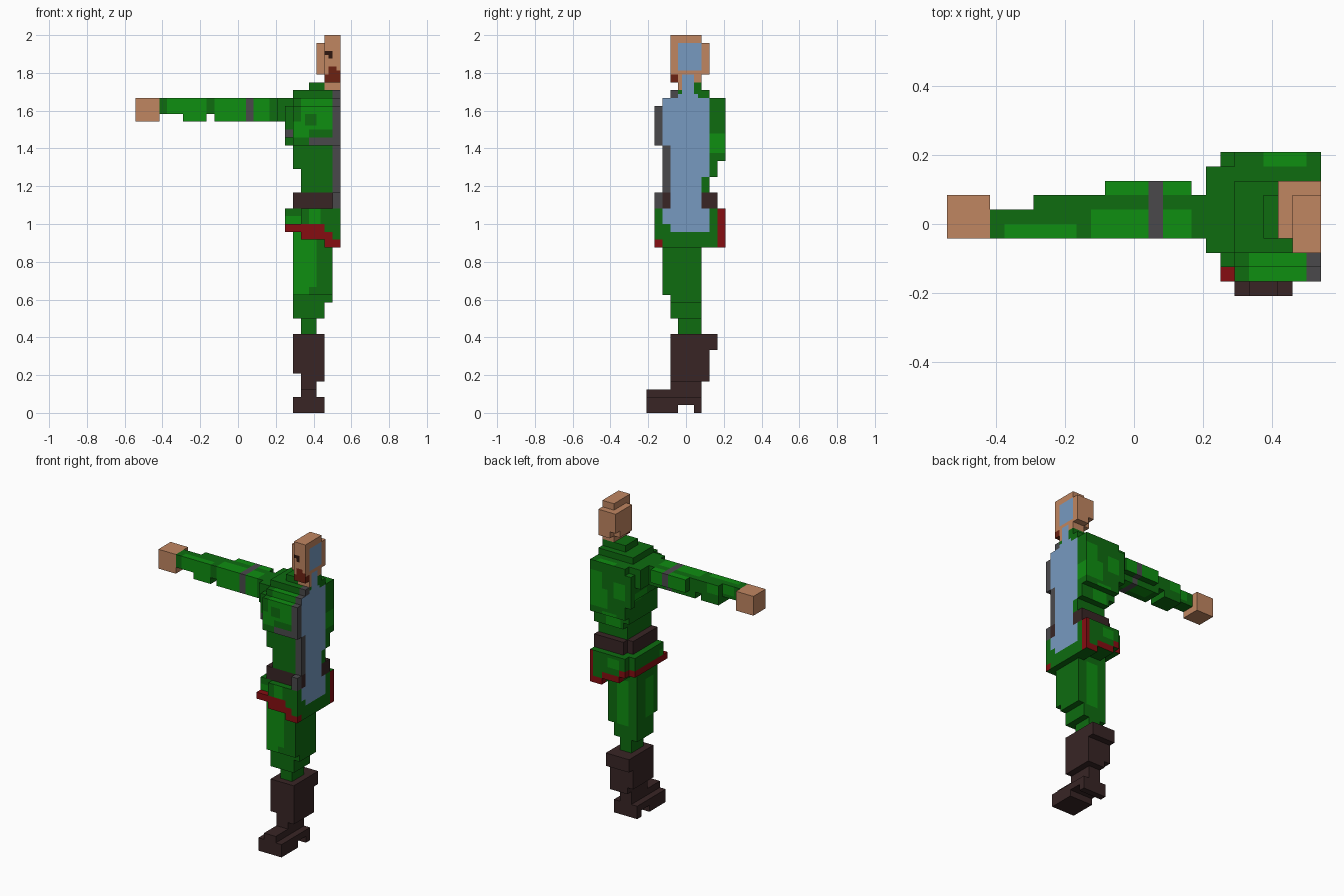
import bpy

cube = bpy.data.objects.get("Cube")
if cube:
    bpy.data.objects.remove(cube, do_unlink=True)

U = 1 / 24          # one block
H = U / 2           # half block, the finest painted detail


def srgb(*rgb):
    return [((c / 255 + 0.055) / 1.055) ** 2.4 if c > 10 else c / 255 / 12.92 for c in rgb] + [1.0]


COLOURS = {
    "dark green": srgb(14, 108, 16), "light green": srgb(15, 142, 17),
    "skin": srgb(192, 134, 97), "dark brown": srgb(56, 37, 37),
    "red": srgb(134, 13, 17), "grey": srgb(74, 73, 75),
    "blue": srgb(119, 154, 192), "beard brown": srgb(108, 34, 18),
    "eye brown": srgb(45, 22, 14),
}
MATS = {}
for name, col in COLOURS.items():
    m = bpy.data.materials.new(name)
    m.use_nodes = True
    m.diffuse_color = col
    bsdf = next(n for n in m.node_tree.nodes if n.type == 'BSDF_PRINCIPLED')
    bsdf.inputs["Base Color"].default_value = col
    MATS[name] = m

DIRS = {"+x": (0, 1), "-x": (0, -1), "+y": (1, 1), "-y": (1, -1), "+z": (2, 1), "-z": (2, -1)}
ALL = " ".join(DIRS)


def part(name, base, boxes, paint=()):
    """Union of block boxes (x0,x1,y0,y1,z0,z1); paint rules recolour faces
    by direction and region, later rules winning."""
    cells = set()
    for b in boxes:
        x0, x1, y0, y1, z0, z1 = (int(v * 2) for v in b)
        cells |= {(x, y, z) for x in range(x0, x1) for y in range(y0, y1) for z in range(z0, z1)}
    slots = [base] + sorted({p[2] for p in paint} - {base})
    # gather exposed faces by direction, plane and colour
    planes = {}
    for c in cells:
        for d, (ax, s) in DIRS.items():
            n = list(c)
            n[ax] += s
            if tuple(n) in cells:
                continue
            mat = base
            for dirs, r, colour in paint:
                if d in dirs and all(r[2 * i] * 2 <= c[i] < r[2 * i + 1] * 2 for i in range(3)):
                    mat = colour
            key = (ax, s, c[ax] + (s > 0), mat)
            planes.setdefault(key, set()).add((c[(ax + 1) % 3], c[(ax + 2) % 3]))
    # merge them into rectangles
    verts, faces, mats = {}, [], []
    for (ax, s, h, mat), todo in planes.items():
        while todo:
            a, b = min(todo)
            a2, b2 = a + 1, b + 1
            while (a, b2) in todo:
                b2 += 1
            while all((a2, k) in todo for k in range(b, b2)):
                a2 += 1
            todo -= {(i, k) for i in range(a, a2) for k in range(b, b2)}
            loop = []
            for p, q in ((a, b), (a2, b), (a2, b2), (a, b2)):
                v = [0, 0, 0]
                v[ax], v[(ax + 1) % 3], v[(ax + 2) % 3] = h, p, q
                loop.append(verts.setdefault(tuple(v), len(verts)))
            faces.append(loop if s > 0 else loop[::-1])
            mats.append(slots.index(mat))
    me = bpy.data.meshes.new(name)
    me.from_pydata([((x - 26) * H, y * H, z * H) for x, y, z in verts], [], faces)
    for s in slots:
        me.materials.append(MATS[s])
    me.polygons.foreach_set("material_index", mats)
    me.update()
    ob = bpy.data.objects.new(name, me)
    bpy.context.collection.objects.link(ob)
    return ob


def cut(y0, y1, z0, z1):
    """Blue core on the flat section plane."""
    return ("+x", (25.5, 26, y0, y1, z0, z1), "blue")


# head, with side and back padding, face paint and section core
part("head", "skin",
     [(24, 26, -2, 2, 43, 48), (24, 26, -2, -1, 42, 43), (23, 24, -1, 2, 43, 47),
      (24, 26, 2, 3, 43, 47), (23, 24, 2, 3, 44, 47)],
     [("-y +x -x -z", (24, 26, -2, -1, 42, 43), "beard brown"),
      ("-y", (24.5, 25.5, -2, -1, 43, 43.5), "beard brown"),
      ("-y", (24.5, 26, -2, -1, 43, 43.5), "beard brown"),
      ("-y", (24.5, 25.5, -2, -1, 43.5, 44), "beard brown"),
      ("-y", (24, 25, -2, -1, 45.5, 46), "eye brown"),
      ("-y", (24.5, 25, -2, -1, 45, 46), "eye brown"),
      cut(-1, 2, 43.5, 47)])
part("neck", "skin", [(24, 26, -1, 1, 41, 43), (24, 26, 1, 2, 42, 43)],
     [cut(-0.5, 1, 41, 43)])

# jacket body
part("jacket", "dark green",
     [(22, 26, 1, 2, 41, 42), (22, 24, -1, 1, 41, 42), (20, 26, -2, 3, 40, 41),
      (18, 20, -2, 4, 37, 40), (19, 20, -3, 4, 35, 39), (19, 20, 4, 5, 34, 39),
      (20, 26, -3, 4, 31, 40), (20, 26, 4, 5, 32, 40), (20, 26, -4, -3, 34, 39),
      (21, 26, -3, 4, 30, 31), (21, 26, -3, 3, 28, 30), (25, 26, -4, -3, 26, 28)],
     [("-y +z", (21, 25, -4, -2, 36, 40), "light green"),
      ("-y", (20, 22, -4, -3, 35, 37), "light green"),
      ("-y", (21.5, 23, -4, -3, 36.5, 38), "dark green"),
      ("+z", (22, 25, 4, 5, 39, 40), "light green"),
      ("+y", (23, 26, 3, 5, 33, 36), "light green"),
      ("+y", (24, 26, 3, 5, 36, 38.5), "light green"),
      ("+y", (20, 22, 3, 5, 35, 37.5), "light green"),
      ("+y", (21.5, 24, 2, 5, 30, 32.5), "light green"),
      ("+x", (25, 26, 3, 5, 33, 35.5), "light green"),
      ("-x", (18, 22, 1, 4, 34, 36), "light green"),
      ("-y", (22, 26, -4, -3, 34, 35), "grey"),
      ("-y -x", (19, 20, -3, -2, 35, 36), "grey"),
      ("-y +x -x +z -z", (25, 26, -5, -1, 26, 41), "grey"),
      cut(-3, 3, 34, 40), cut(-1, 1.5, 40, 40.5), cut(-0.5, 1, 40.5, 41),
      cut(-2, 3, 30, 34), cut(-2, 2, 28, 30)])

# sleeve, hand
part("sleeve", "dark green",
     [(3, 6, -1, 1, 38, 40), (6, 9, -1, 2, 37, 40), (9, 10, -1, 2, 38, 40),
      (10, 11, -1, 2, 37, 40), (11, 17, -1, 2, 37, 40), (11, 17, 2, 3, 38, 40),
      (17, 18, -1, 2, 37, 40)],
     [("-y +z", (4, 9, -1, 0, 37, 40), "light green"),
      ("-y +z", (10, 17, -1, 1, 37, 40), "light green"),
      ("+y +z", (11, 17, 2, 3, 38, 40), "light green"),
      ("+y", (4, 8, 0, 2, 38.5, 40), "light green"),
      ("-z", (11, 16, 0, 2, 37, 38), "light green"),
      (ALL, (14, 15, -1, 3, 37, 40), "grey")])
part("hand", "skin", [(0, 3, -1, 2, 37, 40)])

# belt
part("belt", "dark brown",
     [(20, 25, -3, 3, 26, 28), (25, 26, -3, 3, 26, 28), (21, 26, 3, 4, 26, 28)],
     [cut(-2, 2, 26, 28)])

# jacket skirt with a red hem that rises toward the side
part("jacket_skirt", "dark green",
     [(19, 20, -3, 4, 23, 26), (20, 26, -3, 5, 23, 26), (21, 26, -4, -3, 23, 26),
      (19, 21, -4, -3, 23, 24), (21, 26, -4, 5, 22, 23), (24, 26, -4, 5, 21, 22)],
     [("-y -x +z", (19, 21, -4, -2, 24, 25), "light green"),
      ("-y", (22, 23.5, -4, -3, 24, 26), "light green"),
      ("+y", (21, 23, 4, 5, 24, 25.5), "light green"),
      ("-y -x +z", (19, 21, -4, -2, 23, 24), "red"),
      ("-x", (19, 20, -4, 5, 23, 24), "red"),
      ("-y -x", (21, 24, -4, -3, 22, 24), "red"),
      ("-y", (24, 25, -4, -3, 21, 23), "red"),
      ("-y +x", (25, 26, -4, -3, 21, 22), "red"),
      ("+y -x", (19, 21, 3, 5, 23, 24), "red"),
      ("+y -x", (21, 24, 4, 5, 22, 23), "red"),
      ("+y -x", (24, 26, 4, 5, 21, 22), "red"),
      ("+y", (25.5, 26, 4, 5, 21, 26), "red"),
      ("+x", (25, 26, 4, 5, 21, 26), "red"),
      cut(-3, 3, 24, 26), cut(-2, 3, 23, 24)])

# trouser leg
part("trouser_leg", "dark green",
     [(20, 25, -3, 2, 15, 23), (21, 25, -2, 2, 14, 15), (20, 24, -2, 2, 12, 15),
      (21, 23, -1, 2, 10, 12)],
     [("-y", (20, 23, -3, -2, 16, 23), "light green"),
      ("-y", (20, 22, -3, -2, 15, 16), "light green"),
      ("+y", (21.5, 23.5, 1, 2, 14, 21), "light green"),
      ("-x", (20, 21, -2, 0, 15, 21), "light green")])

# boot with shaft, ankle, sole and heel
part("boot", "dark brown",
     [(20, 24, -2, 4, 8, 10), (20, 24, -2, 3, 5, 8), (21, 24, -2, 3, 4, 5),
      (21, 23, -2, 2, 2, 4), (21, 23, -5, 2, 2, 3), (20, 24, -5, 2, 1, 2),
      (20, 24, -5, -1, 0, 1), (20, 24, 1, 2, 0, 1)])
